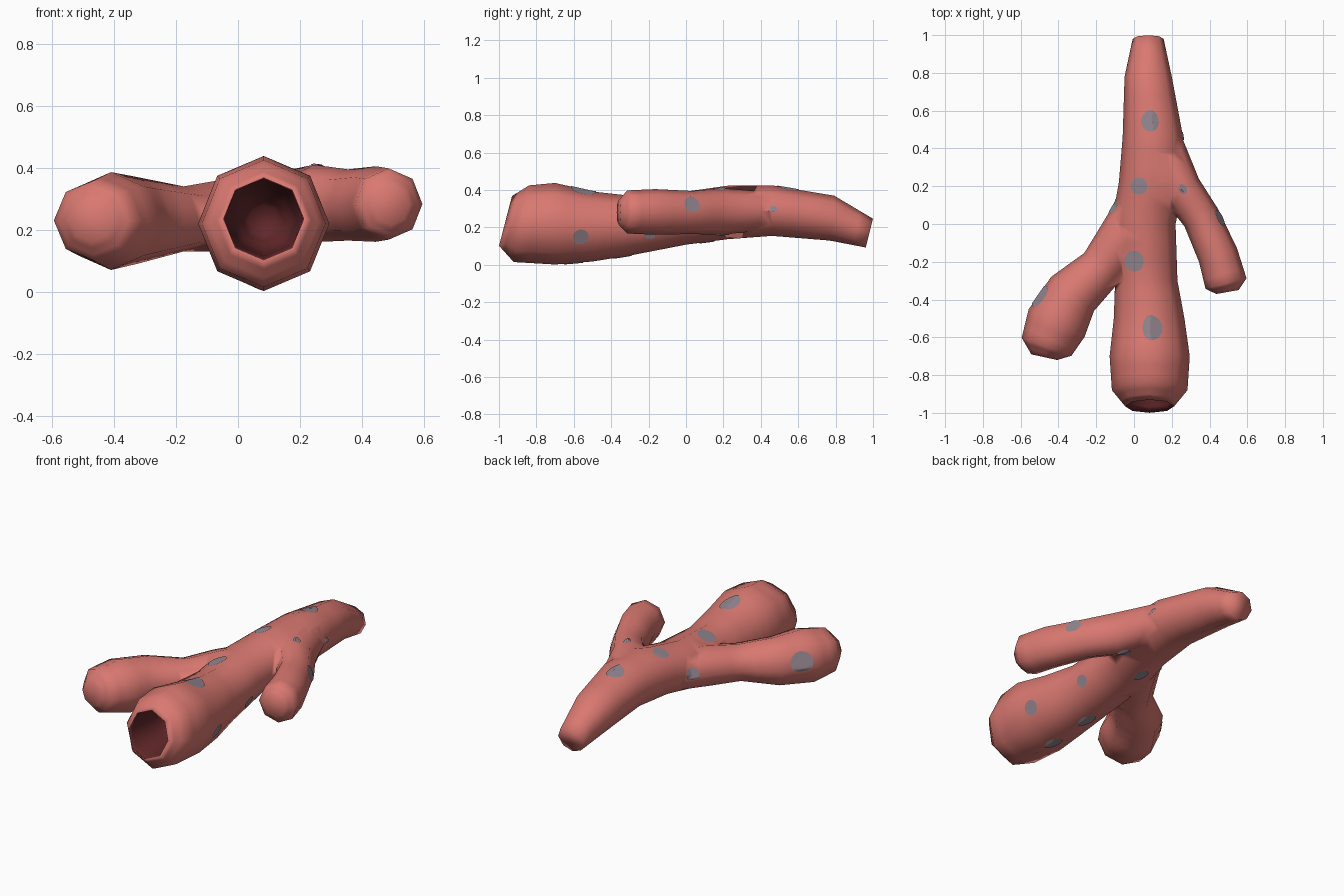
import bpy, bmesh, math
from mathutils import Vector
from mathutils.bvhtree import BVHTree

if "Cube" in bpy.data.objects:
    bpy.data.objects.remove(bpy.data.objects["Cube"])


def material(name, rgb):
    m = bpy.data.materials.new(name)
    m.diffuse_color = (*rgb, 1)
    m.use_nodes = True
    m.node_tree.nodes["Principled BSDF"].inputs["Base Color"].default_value = m.diffuse_color
    return m


FLESH = material("coral_flesh", (0.70, 0.19, 0.165))
HOLLOW = material("dark_hollow", (0.12, 0.02, 0.022))
SPOT = material("grey_spots", (0.29, 0.235, 0.27))
SIDES = 8


def make_object(name, bm, mats):
    bmesh.ops.recalc_face_normals(bm, faces=bm.faces[:])
    for f in bm.faces:
        f.smooth = True
    me = bpy.data.meshes.new(name)
    bm.to_mesh(me)
    bm.free()
    for m in mats:
        me.materials.append(m)
    ob = bpy.data.objects.new(name, me)
    bpy.context.collection.objects.link(ob)
    return ob


def loft(name, rings, heading=None, dark_from=None, steps=3):
    """Closed tube; each ring is (x, y, z, half width, half height, tilt)."""
    bm = bmesh.new()
    loops, dark = [], []
    n = len(rings)
    for i, ring in enumerate(rings):
        a, b = rings[max(i - 1, 0)], rings[min(i + 1, n - 1)]
        tan = heading or Vector((b[0] - a[0], b[1] - a[1], 0)).normalized()
        side = Vector((-tan.y, tan.x, 0))
        pts = []
        for k in range(SIDES):
            t = 2 * math.pi * k / SIDES
            h = math.cos(t) * ring[4]
            pts.append(Vector(ring[:3]) + side * math.sin(t) * ring[3]
                       + Vector((0, 0, h)) - tan * ring[5] * h)
        # in-between rings keep the faces small for even smooth shading
        for s in range(1, steps + 1) if i else [steps]:
            loops.append([p if not i else q.lerp(p, s / steps)
                          for p, q in zip(pts, prev if i else pts)])
            dark.append(dark_from is not None and i >= dark_from)
        prev = pts
    verts = [[bm.verts.new(p) for p in l] for l in loops]
    for j in range(len(verts) - 1):
        for k in range(SIDES):
            k2 = (k + 1) % SIDES
            f = bm.faces.new((verts[j][k], verts[j][k2], verts[j + 1][k2], verts[j + 1][k]))
            f.material_index = int(dark[j + 1])
    bm.faces.new(verts[0])
    bm.faces.new(verts[-1]).material_index = int(dark[-1])
    return make_object(name, bm, [FLESH, HOLLOW])


# main tube, from the closed tip at the back to the open mouth, then inward
body = loft("branching_tube", [
    (0.075, 0.98, 0.17, 0.082, 0.077, 0.25),
    (0.075, 0.78, 0.25, 0.125, 0.12, 0.1),
    (0.10, 0.46, 0.29, 0.16, 0.135, 0),
    (0.095, 0.22, 0.28, 0.175, 0.143, 0),
    (0.05, 0.0, 0.25, 0.17, 0.142, 0),
    (0.065, -0.30, 0.21, 0.165, 0.16, 0),
    (0.08, -0.50, 0.205, 0.187, 0.187, 0),
    (0.083, -0.70, 0.22, 0.212, 0.218, 0),
    (0.083, -0.88, 0.22, 0.20, 0.205, 0.2),
    (0.083, -0.965, 0.235, 0.13, 0.133, 0.26),
    (0.083, -0.88, 0.235, 0.12, 0.12, 0.2),
    (0.083, -0.70, 0.23, 0.10, 0.10, 0),
    (0.083, -0.60, 0.23, 0.05, 0.05, 0),
], heading=Vector((0, -1, 0)), dark_from=10)

# side branches
left = loft("left_branch", [
    (0.05, 0.15, 0.25, 0.11, 0.10, 0),
    (-0.06, -0.08, 0.245, 0.135, 0.115, 0),
    (-0.175, -0.235, 0.235, 0.12, 0.105, 0),
    (-0.325, -0.37, 0.23, 0.145, 0.14, 0),
    (-0.41, -0.525, 0.228, 0.165, 0.158, 0),
    (-0.463, -0.65, 0.23, 0.14, 0.13, 0),
    (-0.475, -0.705, 0.23, 0.07, 0.07, 0),
])
right = loft("right_branch", [
    (0.15, 0.45, 0.29, 0.10, 0.10, 0),
    (0.245, 0.19, 0.285, 0.11, 0.125, 0),
    (0.355, 0.035, 0.28, 0.10, 0.115, 0),
    (0.445, -0.165, 0.283, 0.107, 0.122, 0),
    (0.487, -0.315, 0.283, 0.112, 0.115, 0),
    (0.495, -0.36, 0.28, 0.06, 0.065, 0),
])

# fuse the branches into the main tube
bpy.context.view_layer.objects.active = body
for branch in (left, right):
    mod = body.modifiers.new("join", 'BOOLEAN')
    mod.operation, mod.solver, mod.object = 'UNION', 'EXACT', branch
    bpy.ops.object.modifier_apply(modifier=mod.name)
    bpy.data.objects.remove(branch)
for p in body.data.polygons:
    p.use_smooth = True

# thin round spots that follow the surface: x, y, z, radius
SPOTS = [
    (0.095, 0.55, 0.43, 0.058), (0.02, 0.20, 0.42, 0.047),
    (-0.015, -0.20, 0.40, 0.055), (0.095, -0.545, 0.42, 0.068),
    (0.26, 0.185, 0.43, 0.03), (-0.50, -0.38, 0.26, 0.065),
    (0.45, 0.03, 0.32, 0.045), (0.28, 0.47, 0.305, 0.022),
    (0.28, -0.56, 0.14, 0.042), (0.23, -0.19, 0.16, 0.035),
    (0.24, 0.20, 0.14, 0.04), (0.04, 0.12, 0.10, 0.045),
    (0.04, -0.34, 0.03, 0.055), (0.06, -0.60, 0.0, 0.055),
    (-0.12, 0.10, 0.27, 0.042),
]
src = bmesh.new()
src.from_mesh(body.data)
tree = BVHTree.FromBMesh(src)
bm = bmesh.new()


def on_surface(p):
    loc, nor, _, _ = tree.find_nearest(p)
    return bm.verts.new(loc + nor * 0.004)


for x, y, z, r in SPOTS:
    loc, nor, _, _ = tree.find_nearest(Vector((x, y, z)))
    u = nor.orthogonal().normalized()
    v = nor.cross(u)
    hub, prev = on_surface(loc), None
    for ring in range(1, 7):
        cur = []
        for k in range(20):
            t = 2 * math.pi * k / 20
            cur.append(on_surface(loc + nor * 0.01
                                  + (u * math.cos(t) + v * math.sin(t)) * r * ring / 6))
        for k in range(20):
            k2 = (k + 1) % 20
            f = bm.faces.new((prev[k], cur[k], cur[k2], prev[k2]) if prev
                             else (hub, cur[k], cur[k2]))
            f.normal_update()
            if f.normal.dot(nor) < 0:
                f.normal_flip()
        prev = cur
src.free()
for f in bm.faces:
    f.smooth = True
me = bpy.data.meshes.new("spots")
bm.to_mesh(me)
bm.free()
me.materials.append(SPOT)
bpy.context.collection.objects.link(bpy.data.objects.new("spots", me))
